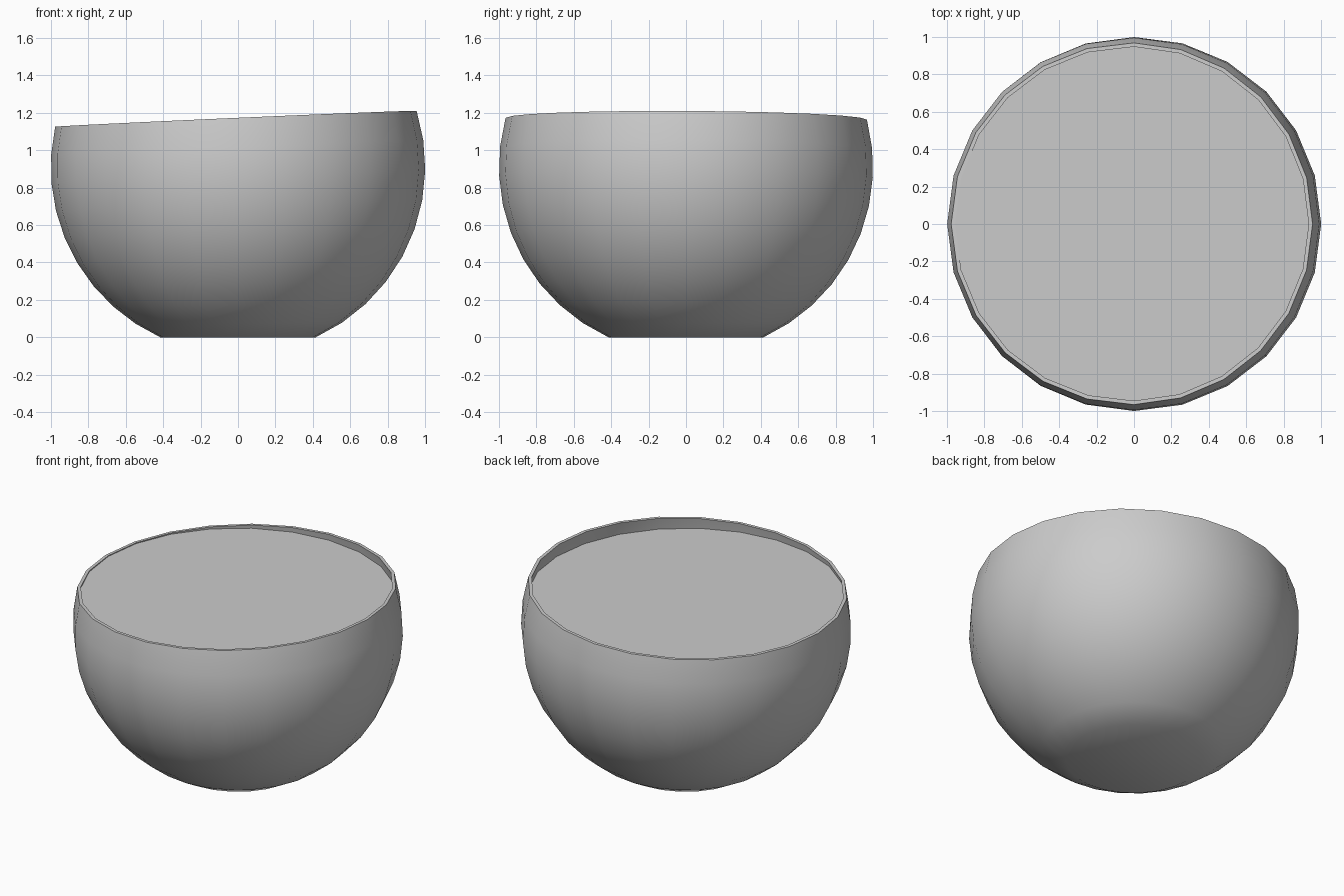
import bpy, bmesh, math

if "Cube" in bpy.data.objects:
    bpy.data.objects.remove(bpy.data.objects["Cube"])

SEG, ROWS = 24, 9
CENTRE = 0.91          # height of the sphere centre


def rim_angle(radius, t):
    """Latitude where the sphere meets the slightly tilted rim plane."""
    phi = 0.25
    for _ in range(12):
        r = radius * math.cos(phi)
        z = 1.168 + 0.044 * r * math.cos(t) - 0.005 * r * math.sin(t)
        phi = math.asin((z - CENTRE) / radius)
    return phi


def shell(bm, radius, floor):
    """Rings of a truncated sphere from the floor up to the tilted rim."""
    low = -math.asin((CENTRE - floor) / radius)
    rings = []
    for i in range(ROWS + 1):
        ring = []
        for k in range(SEG):
            t = 2 * math.pi * k / SEG
            phi = low + (rim_angle(radius, t) - low) * i / ROWS
            r = radius * math.cos(phi)
            ring.append(bm.verts.new((r * math.cos(t), r * math.sin(t),
                                      CENTRE + radius * math.sin(phi))))
        rings.append(ring)
    return rings


def finish(bm, name):
    bmesh.ops.recalc_face_normals(bm, faces=bm.faces)
    mesh = bpy.data.meshes.new(name)
    bm.to_mesh(mesh)
    bm.free()
    ob = bpy.data.objects.new(name, mesh)
    bpy.context.collection.objects.link(ob)
    bpy.ops.object.select_all(action='DESELECT')
    ob.select_set(True)
    bpy.context.view_layer.objects.active = ob
    bpy.ops.object.shade_smooth_by_angle(angle=math.radians(35))
    return ob


# Bowl: outer wall, rim and inner wall as one closed skin
bm = bmesh.new()
outer = shell(bm, 1.0, 0.0)
inner = shell(bm, 0.98, 0.03)
loops = outer + inner[::-1]
for a, b in zip(loops, loops[1:]):
    for k in range(SEG):
        j = (k + 1) % SEG
        bm.faces.new((a[k], a[j], b[j], b[k]))
bm.faces.new(outer[0])
bm.faces.new(inner[0])
finish(bm, "bowl")

# Level surface of the contents, just below the rim
level = 1.12
bm = bmesh.new()
r = math.sqrt(0.98 ** 2 - (level - CENTRE) ** 2)
disc = [bm.verts.new((r * math.cos(2 * math.pi * k / SEG),
                      r * math.sin(2 * math.pi * k / SEG), level))
        for k in range(SEG)]
bm.faces.new(disc)
finish(bm, "liquid_surface")
